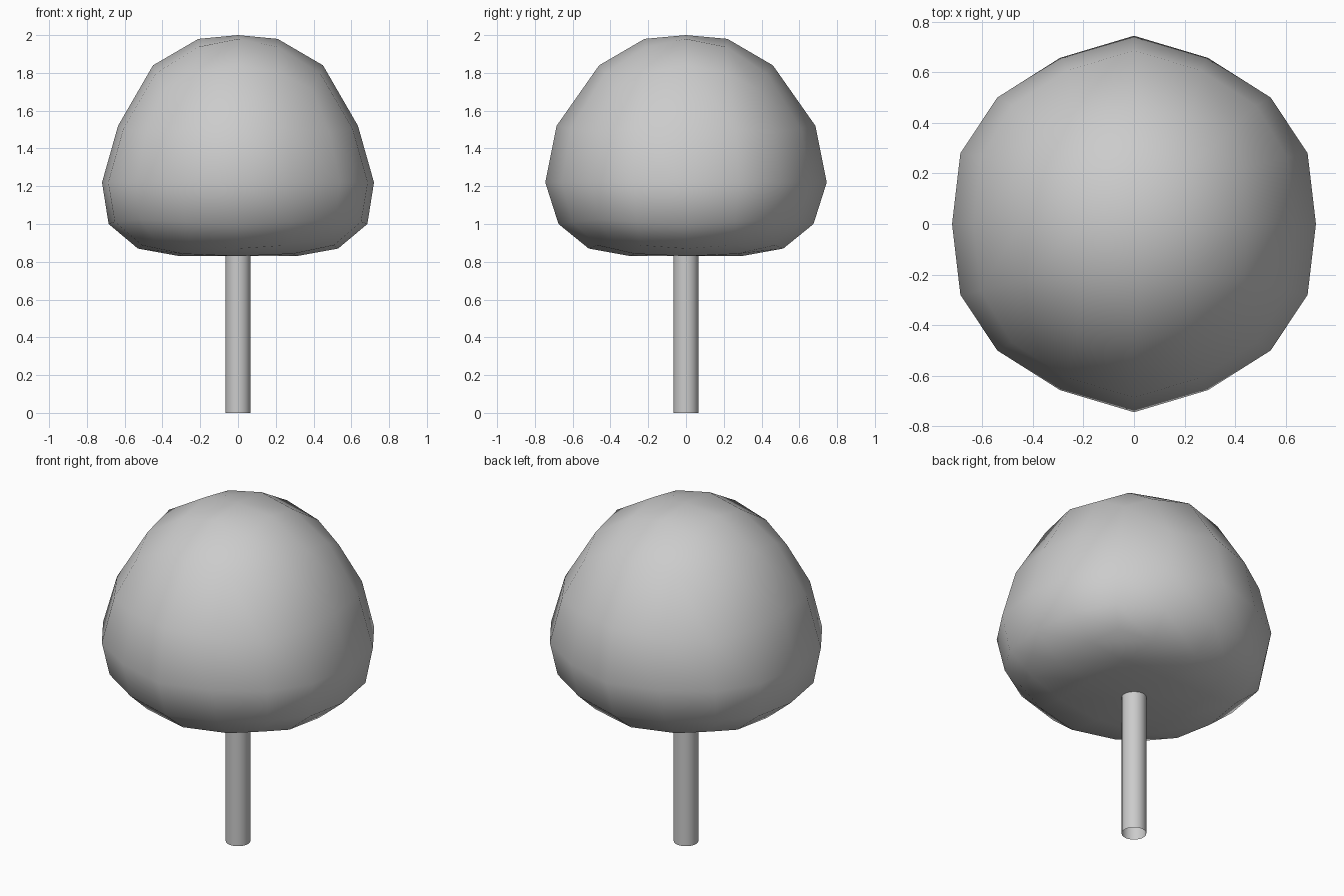
import bpy, bmesh

if "Cube" in bpy.data.objects:
    bpy.data.objects.remove(bpy.data.objects["Cube"])

# crown profile from bottom centre to top centre: z, half-width x, half-depth y
Z = [0.845, 0.83, 0.87, 1.0, 1.22, 1.52, 1.84, 1.98, 2.0]
RX = [0.0, 0.31, 0.53, 0.685, 0.72, 0.635, 0.45, 0.21, 0.0]
RY = [0.0, 0.295, 0.515, 0.675, 0.745, 0.685, 0.46, 0.22, 0.0]


def lerp_table(t, xs, ys):
    t = min(max(t, xs[0]), xs[-1])
    for i in range(len(xs) - 1):
        if t <= xs[i + 1]:
            f = (t - xs[i]) / (xs[i + 1] - xs[i])
            return ys[i] + f * (ys[i + 1] - ys[i])
    return ys[-1]


# crown: subdivided cube, reshaped to the profile
bpy.ops.mesh.primitive_cube_add(size=2)
crown = bpy.context.object
crown.name = "foliage_crown"
sub = crown.modifiers.new("round", 'SUBSURF')
sub.levels = 2
bpy.ops.object.modifier_apply(modifier=sub.name)

verts = crown.data.vertices
mid = sorted((v.co.z, v.co.x) for v in verts
             if abs(v.co.y) < 1e-4 and v.co.x > -1e-4)
W = [p[0] for p in mid]
U = [p[1] for p in mid]
inner = range(1, 8)
Wi = [W[i] for i in inner]
SX = [RX[i] / U[i] for i in inner]
SY = [RY[i] / U[i] for i in inner]
edge = U[2] ** 2
for v in verts:
    x, y, w = v.co
    diag = min(abs(x * y) / edge, 1)
    v.co = (x * lerp_table(w, Wi, SX) * (1 + 0.035 * diag),
            y * lerp_table(w, Wi, SY) * (1 - 0.075 * diag),
            lerp_table(w, W, Z))
bpy.ops.object.shade_smooth()

# trunk: open tube reaching into the crown
bpy.ops.mesh.primitive_cylinder_add(vertices=32, radius=0.066, depth=0.9,
                                    end_fill_type='NOTHING',
                                    location=(0, 0, 0.45))
bpy.context.object.name = "trunk"
bpy.ops.object.shade_smooth()
